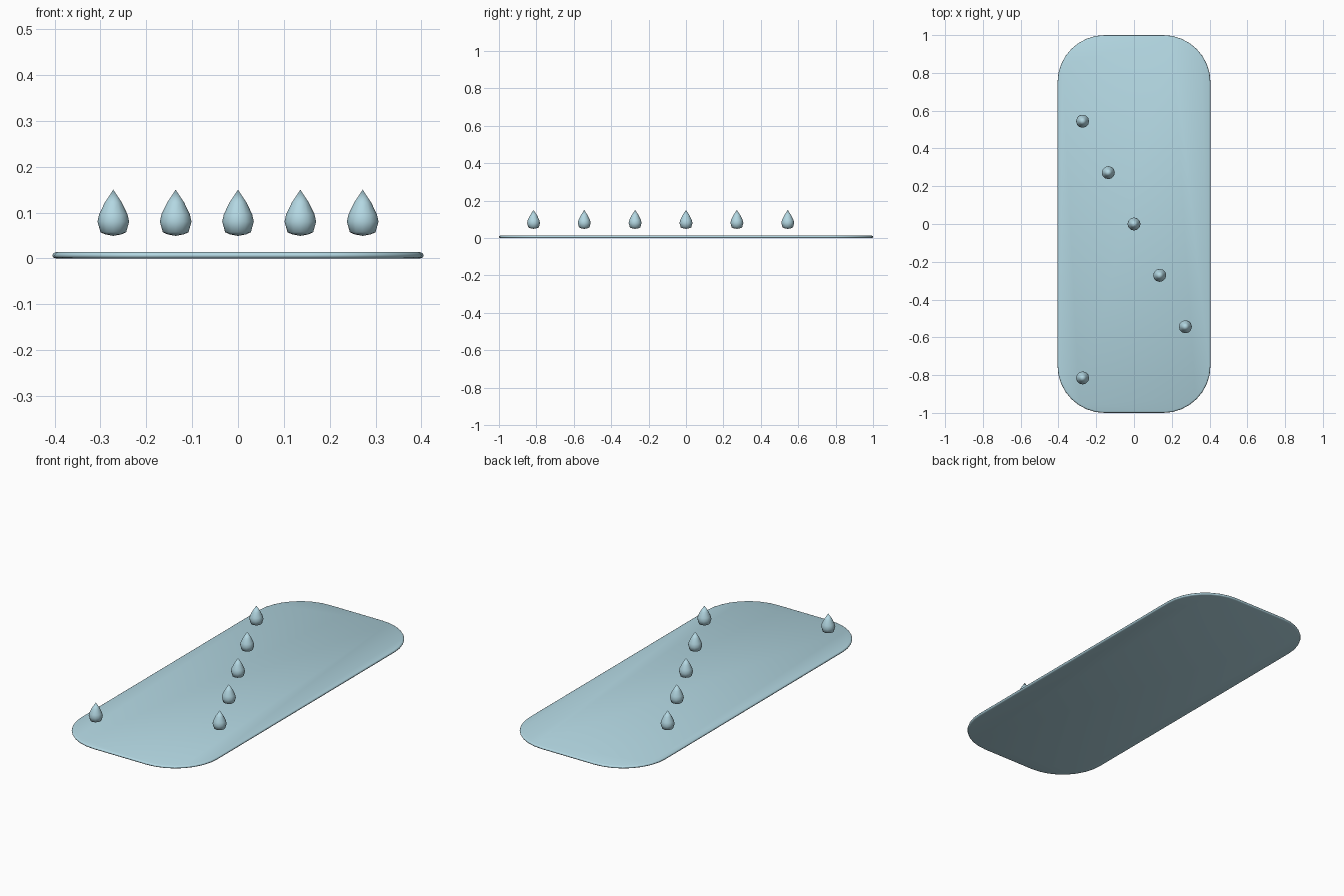
import bpy, bmesh
from math import sin, cos, pi, radians

if "Cube" in bpy.data.objects:
    bpy.data.objects.remove(bpy.data.objects["Cube"])

mat = bpy.data.materials.new("pale_blue")
mat.diffuse_color = (0.45, 0.68, 0.76, 1)
mat.use_nodes = True
mat.node_tree.nodes["Principled BSDF"].inputs["Base Color"].default_value = mat.diffuse_color


def finish(name, bm, angle):
    bmesh.ops.recalc_face_normals(bm, faces=bm.faces)
    me = bpy.data.meshes.new(name)
    bm.to_mesh(me)
    bm.free()
    me.materials.append(mat)
    ob = bpy.data.objects.new(name, me)
    bpy.context.collection.objects.link(ob)
    bpy.ops.object.select_all(action='DESELECT')
    bpy.context.view_layer.objects.active = ob
    ob.select_set(True)
    bpy.ops.object.shade_smooth_by_angle(angle=radians(angle))
    return ob


def skin(bm, rings):
    for a, b in zip(rings, rings[1:]):
        n = len(a)
        for i in range(n):
            bm.faces.new((a[i], a[(i + 1) % n], b[(i + 1) % n], b[i]))


# Thin board with large round corners and a softened rim
def outline(inset):
    r, steps, pts = 0.25, 8, []
    for q, (sx, sy) in enumerate([(1, 1), (-1, 1), (-1, -1), (1, -1)]):
        for i in range(steps + 1):
            a = q * pi / 2 + i * pi / 2 / steps
            pts.append((sx * (0.405 - r) + (r - inset) * cos(a),
                        sy * (1.0 - r) + (r - inset) * sin(a)))
    return pts


bm = bmesh.new()
rings = [[bm.verts.new((x, y, z)) for x, y in outline(inset)]
         for inset, z in [(0.008, 0), (0.002, 0.002), (0, 0.0065),
                          (0.002, 0.011), (0.008, 0.014)]]
skin(bm, rings)
bm.faces.new(rings[0])
bm.faces.new(rings[-1])
finish("board", bm, 60)

# Teardrops hovering above the board
PROFILE = [(0.018, 0.0525), (0.028, 0.057), (0.0345, 0.08),
           (0.031, 0.096), (0.019, 0.121)]


def drop(name, x, y, n=12):
    bm = bmesh.new()
    rings = [[bm.verts.new((r * cos(2 * pi * i / n), r * sin(2 * pi * i / n), z))
              for i in range(n)] for r, z in PROFILE]
    skin(bm, rings)
    for ring, z in ((rings[0], 0.049), (rings[-1], 0.15)):
        tip = bm.verts.new((0, 0, z))
        for i in range(n):
            bm.faces.new((ring[i], ring[(i + 1) % n], tip))
    finish(name, bm, 60).location = (x, y, 0)


for k in range(-2, 3):
    drop(f"drop_{k + 3}", 0.136 * k, -0.272 * k)
drop("drop_6", -0.272, -0.815)
